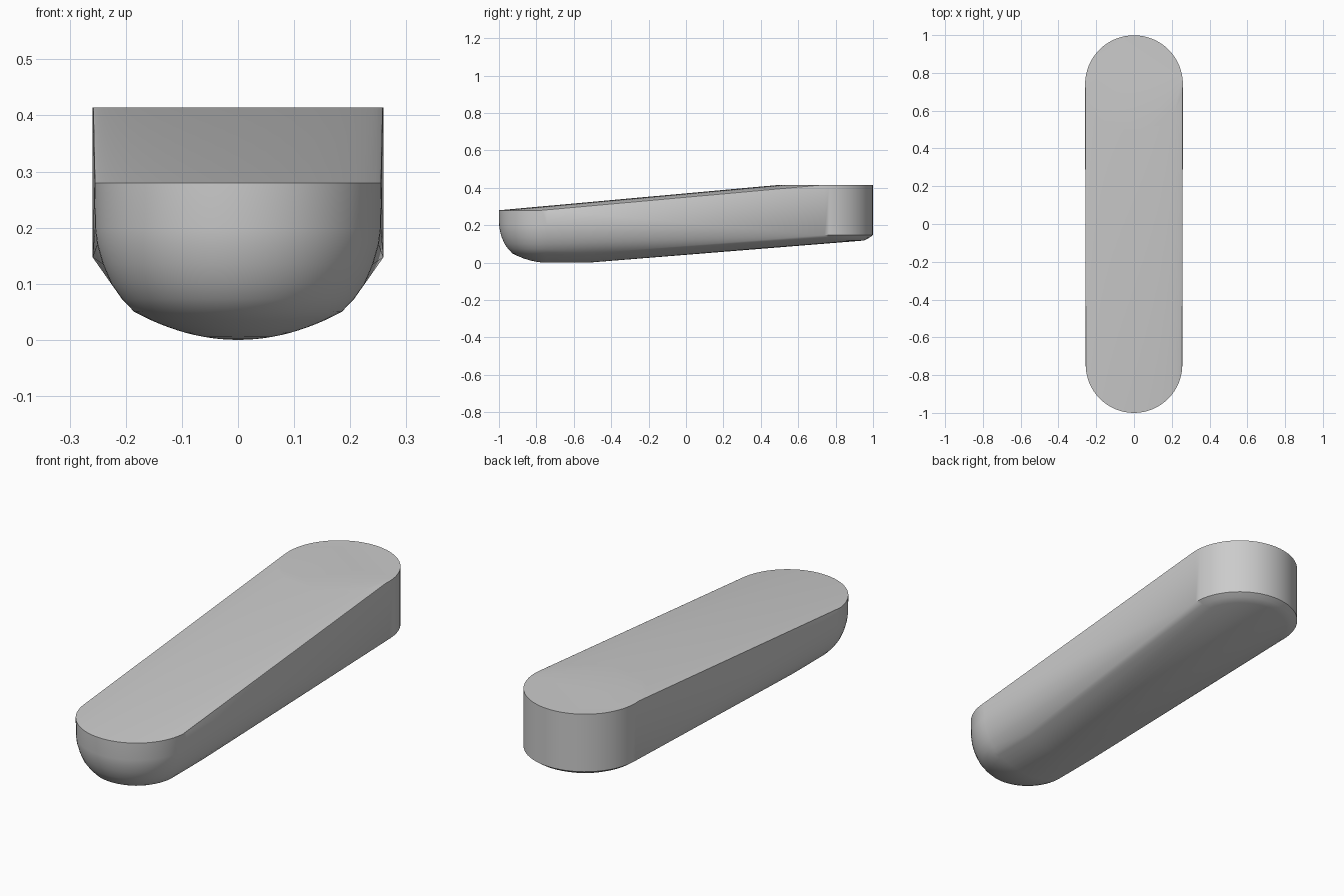
import bpy, bmesh
from math import cos, sin, pi, radians

cube = bpy.data.objects.get("Cube")
if cube:
    bpy.data.objects.remove(cube, do_unlink=True)

SEGMENTS = 64
FRONT_Y, BACK_Y = -0.744, 0.74
KEEL_HALF, KEEL_RISE = 0.185, 0.05

grey = bpy.data.materials.new("plain_grey")
grey.use_nodes = True
grey.diffuse_color = (0.6, 0.6, 0.6, 1)
grey.node_tree.nodes["Principled BSDF"].inputs["Base Color"].default_value = (0.6, 0.6, 0.6, 1)

bm = bmesh.new()


def ring(y, radius, z):
    for i in range(SEGMENTS):
        a = 2 * pi * i / SEGMENTS
        bm.verts.new((radius * cos(a), y + radius * sin(a), z))


def keel_height(r):
    return KEEL_RISE * (r / KEEL_HALF) ** 2


# Front bowl: short upright wall, then a curve in to the keel
for radius, z in ((0.256, 0.28), (0.255, 0.2), (0.251, 0.17), (0.241, 0.135),
                  (0.226, 0.1), (0.207, 0.073), (KEEL_HALF, KEEL_RISE)):
    ring(FRONT_Y, radius, z)

# Shallow cap under the bowl
for step in range(1, 6):
    r = KEEL_HALF * step / 6
    ring(FRONT_Y, r, keel_height(r))

# Rounded keel section behind the bowl
for i in range(-12, 13):
    x = KEEL_HALF * i / 12
    for y in (FRONT_Y, -0.52):
        bm.verts.new((x, y, keel_height(x)))

# Tall back end with a slightly domed underside
for radius, z in ((0.259, 0.414), (0.259, 0.147), (0.238, 0.132), (0.21, 0.118)):
    ring(BACK_Y, radius, z)

# Stretch one skin round both ends
bmesh.ops.remove_doubles(bm, verts=bm.verts[:], dist=0.0005)
hull = bmesh.ops.convex_hull(bm, input=bm.verts[:])
spare = {g for g in hull["geom_interior"] + hull["geom_unused"]
         if isinstance(g, bmesh.types.BMVert)}
bmesh.ops.delete(bm, geom=list(spare), context="VERTS")
bmesh.ops.dissolve_limit(bm, angle_limit=radians(0.2), verts=bm.verts[:], edges=bm.edges[:])
bmesh.ops.recalc_face_normals(bm, faces=bm.faces[:])

mesh = bpy.data.meshes.new("wedge_body")
bm.to_mesh(mesh)
bm.free()
mesh.materials.append(grey)
body = bpy.data.objects.new("wedge_body", mesh)
bpy.context.collection.objects.link(body)

bpy.ops.object.select_all(action="DESELECT")
body.select_set(True)
bpy.context.view_layer.objects.active = body
bpy.ops.object.shade_smooth_by_angle(angle=radians(30))
